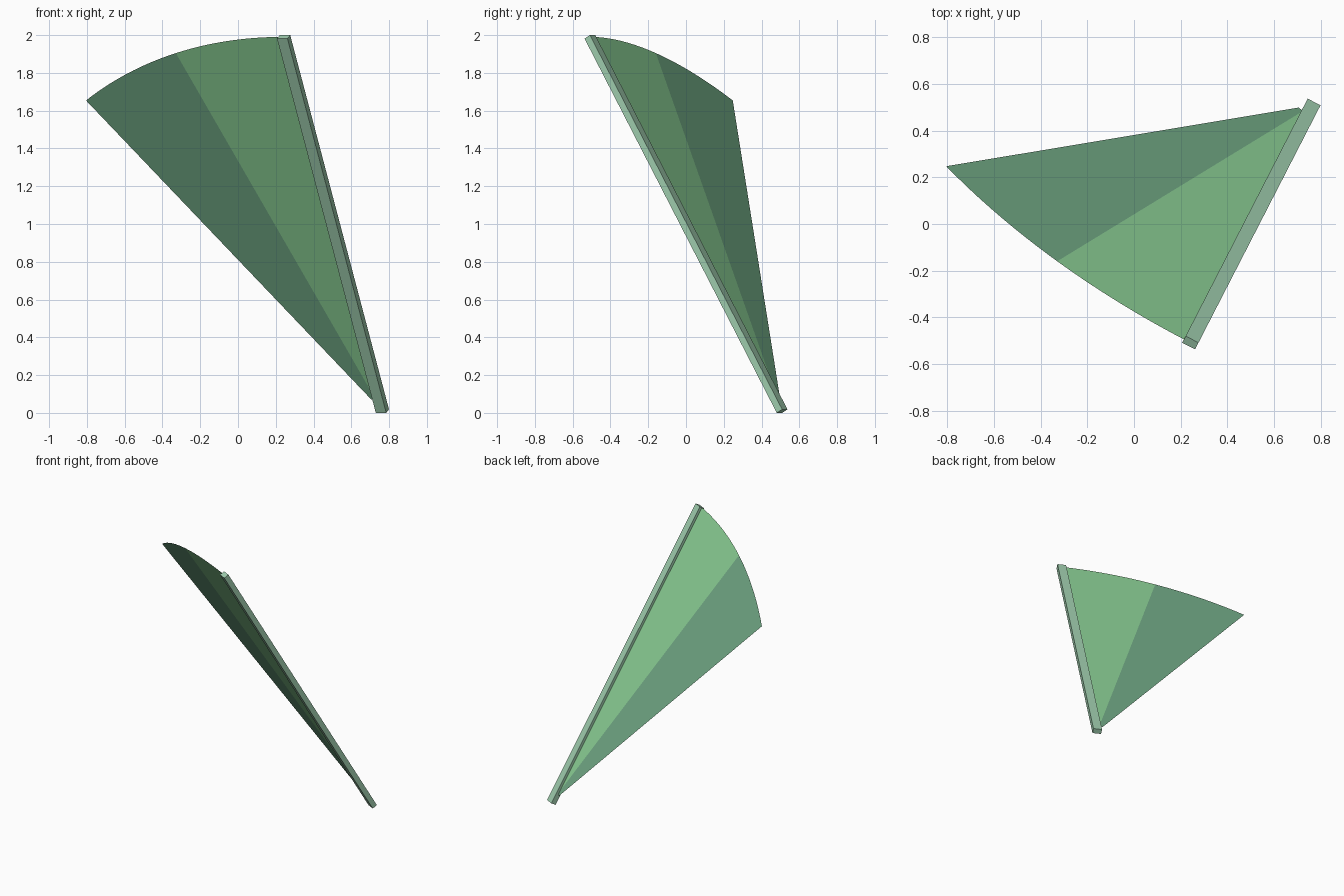
import bpy
import bmesh
from math import sin, cos, radians
from mathutils import Matrix, Vector

cube = bpy.data.objects.get("Cube")
if cube:
    bpy.data.objects.remove(cube, do_unlink=True)


def make_material(name, rgb):
    """Flat colour given as 0-255 display values, stored as linear."""
    lin = [((c / 255 + 0.055) / 1.055) ** 2.4 for c in rgb] + [1.0]
    mat = bpy.data.materials.new(name)
    mat.use_nodes = True
    mat.diffuse_color = lin
    bsdf = mat.node_tree.nodes["Principled BSDF"]
    bsdf.inputs["Base Color"].default_value = lin
    bsdf.inputs["Roughness"].default_value = 0.8
    return mat


def add_object(name, bm, materials, matrix):
    mesh = bpy.data.meshes.new(name)
    bm.to_mesh(mesh)
    bm.free()
    for mat in materials:
        mesh.materials.append(mat)
    obj = bpy.data.objects.new(name, mesh)
    obj.matrix_world = matrix
    bpy.context.scene.collection.objects.link(obj)
    return obj


light_green = make_material("light green", (140, 209, 150))
deep_green = make_material("deep green", (113, 169, 133))
pale_green = make_material("pale green", (160, 206, 175))

# Leaning frame: across the bar, along the bar, and out of the panel
tilt, turn = radians(30), radians(27.2)
across = Vector((cos(turn), -sin(turn), 0))
along = Vector((-sin(tilt) * sin(turn), -sin(tilt) * cos(turn), cos(tilt)))
frame = Matrix((across, along, across.cross(along))).transposed().to_4x4()
frame.translation = (0.503, 0, 1)

LENGTH, WIDTH, DEPTH = 2.288, 0.062, 0.037

# Bar along the straight edge
bm = bmesh.new()
bmesh.ops.create_cube(bm, size=1)
bmesh.ops.scale(bm, vec=(WIDTH, LENGTH, DEPTH), verts=bm.verts)
add_object("edge_bar", bm, [pale_green], frame)

# Fan panel: thin ring sector swung about the foot of the bar, in two colours
STEPS, SWEEP, INNER = 32, radians(33.9), 0.084
bm = bmesh.new()
spokes = []
for i in range(STEPS + 1):
    a = SWEEP * i / STEPS
    spokes.append([bm.verts.new((-r * sin(a), r * cos(a) - LENGTH / 2, 0))
                   for r in (INNER, LENGTH)])
for i, (s, t) in enumerate(zip(spokes, spokes[1:])):
    face = bm.faces.new((s[0], t[0], t[1], s[1]))
    face.material_index = 0 if i < STEPS // 2 else 1
add_object("fan_panel", bm, [light_green, deep_green], frame)
